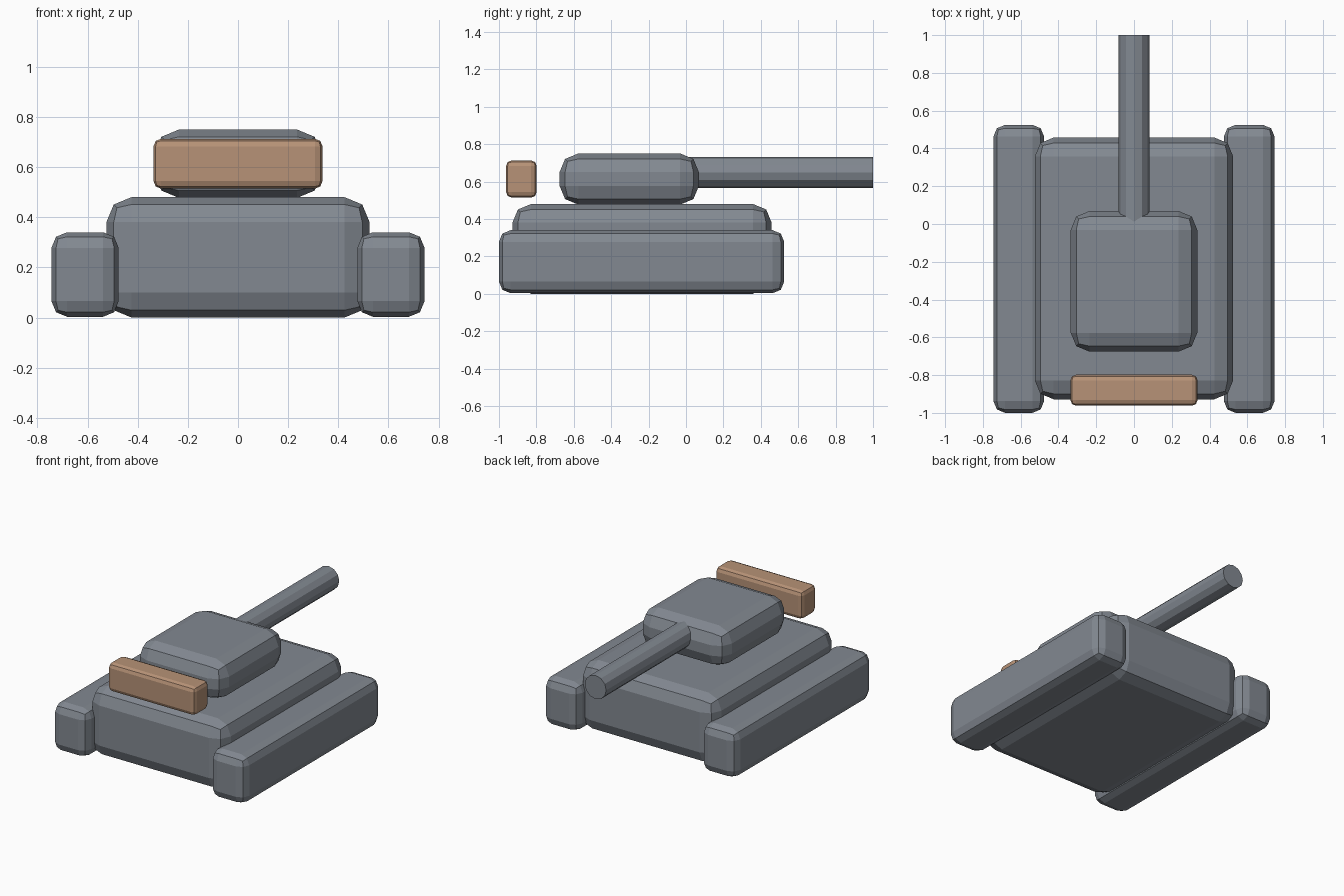
import bpy, math

if "Cube" in bpy.data.objects:
    bpy.data.objects.remove(bpy.data.objects["Cube"])


def material(name, color):
    m = bpy.data.materials.new(name)
    m.diffuse_color = (*color, 1)
    m.use_nodes = True
    m.node_tree.nodes["Principled BSDF"].inputs["Base Color"].default_value = m.diffuse_color
    return m


GREY = material("steel grey", (0.225, 0.250, 0.285))
TAN = material("copper tan", (0.475, 0.290, 0.184))


def rounded_box(name, lo, hi, bevel, mat):
    """Box between two corners with flat two-step bevelled edges."""
    bpy.ops.mesh.primitive_cube_add(
        size=1, location=[(a + b) / 2 for a, b in zip(lo, hi)])
    ob = bpy.context.object
    ob.name = name
    ob.scale = [b - a for a, b in zip(lo, hi)]
    bpy.ops.object.transform_apply(location=False, rotation=False, scale=True)
    mod = ob.modifiers.new("edge bevel", 'BEVEL')
    mod.width = bevel
    mod.segments = 2
    ob.data.materials.append(mat)
    return ob


# Hull and turret
rounded_box("hull", (-0.525, -0.928, 0.0), (0.525, 0.458, 0.48), 0.10, GREY)
rounded_box("turret", (-0.335, -0.676, 0.477), (0.335, 0.069, 0.75), 0.10, GREY)

# Track blocks on both sides
for side, label in ((-1, "left"), (1, "right")):
    x0, x1 = sorted((side * 0.476, side * 0.744))
    rounded_box(label + "_track", (x0, -1.0, 0.003), (x1, 0.525, 0.34), 0.062, GREY)

# Floating bar behind the turret
rounded_box("rear_bar", (-0.337, -0.962, 0.514), (0.337, -0.798, 0.713), 0.03, TAN)

# Gun barrel, a faceted cylinder running out of the turret
y0, y1 = -0.10, 1.0
bpy.ops.mesh.primitive_cylinder_add(
    vertices=12, radius=0.083, depth=y1 - y0,
    location=(0, (y0 + y1) / 2, 0.649), rotation=(math.pi / 2, 0, 0))
barrel = bpy.context.object
barrel.name = "gun_barrel"
barrel.data.materials.append(GREY)
